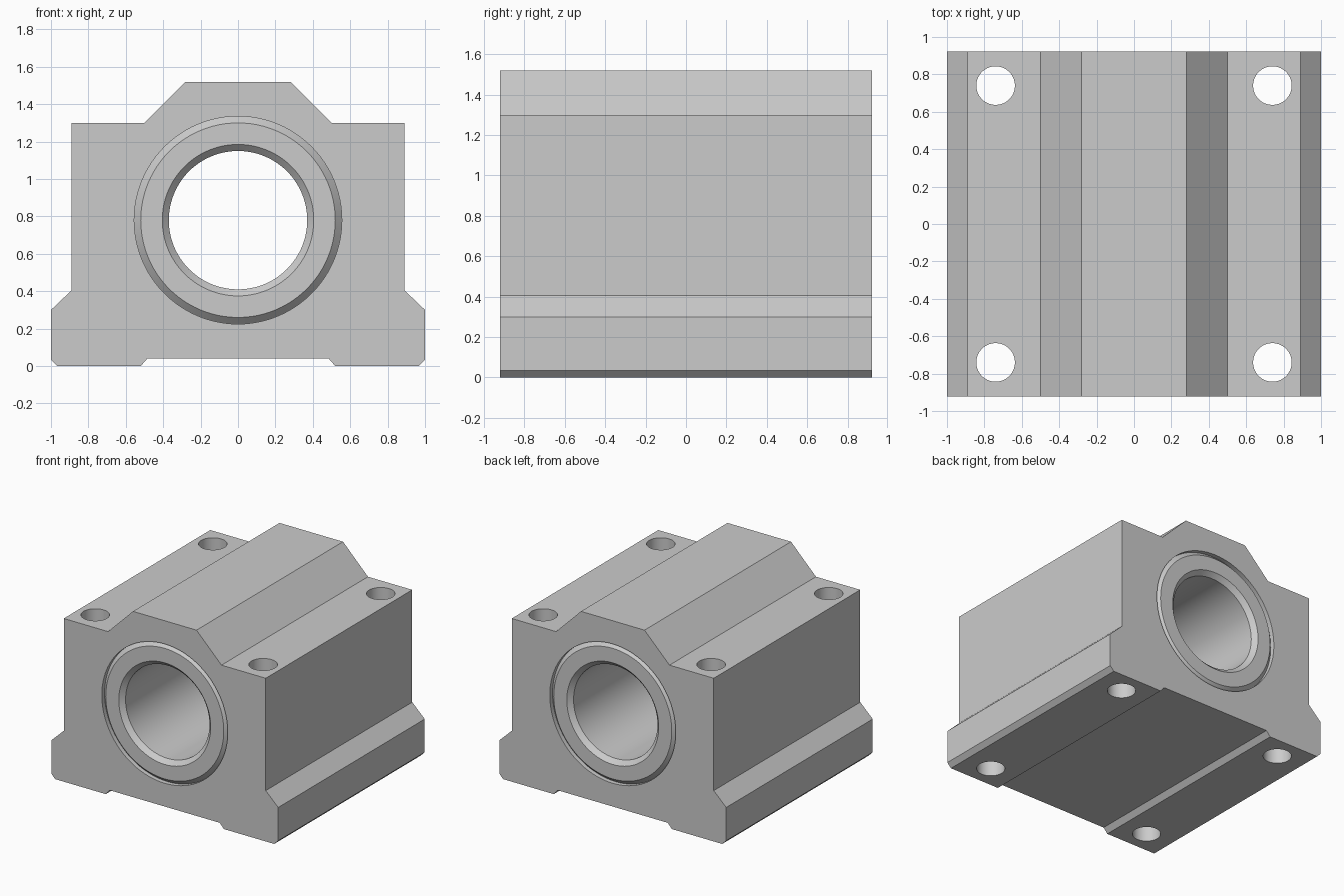
import bpy
import bmesh
from math import cos, sin, pi, radians
from mathutils import Matrix

cube = bpy.data.objects.get("Cube")
if cube:
    bpy.data.objects.remove(cube, do_unlink=True)

HALF_DEPTH = 0.922
BORE_Z = 0.78
BUSH_R = 0.555
SEGMENTS = 96


def make_material(name, value):
    mat = bpy.data.materials.new(name)
    mat.use_nodes = True
    colour = (value, value, value, 1)
    mat.diffuse_color = colour
    mat.node_tree.nodes["Principled BSDF"].inputs["Base Color"].default_value = colour
    return mat


metal = make_material("light grey metal", 0.6)


def make_object(name, bm):
    bmesh.ops.recalc_face_normals(bm, faces=bm.faces)
    mesh = bpy.data.meshes.new(name)
    bm.to_mesh(mesh)
    bm.free()
    mesh.materials.append(metal)
    obj = bpy.data.objects.new(name, mesh)
    bpy.context.collection.objects.link(obj)
    return obj


def activate(obj):
    bpy.ops.object.select_all(action="DESELECT")
    obj.select_set(True)
    bpy.context.view_layer.objects.active = obj


def drill(target, radius, length, matrix):
    """Cut a round hole through the target."""
    bm = bmesh.new()
    bmesh.ops.create_cone(bm, cap_ends=True, segments=SEGMENTS, radius1=radius,
                          radius2=radius, depth=length, matrix=matrix)
    cutter = make_object("hole_cutter", bm)
    cutter.hide_render = True
    mod = target.modifiers.new("hole", "BOOLEAN")
    mod.operation = "DIFFERENCE"
    mod.solver = "EXACT"
    mod.object = cutter
    activate(target)
    bpy.ops.object.modifier_apply(modifier=mod.name)
    bpy.data.objects.remove(cutter, do_unlink=True)


# Housing: mirrored half profile, extruded front to back
half = [(0.485, 0.04), (0.52, 0), (0.965, 0), (1, 0.035), (1, 0.3), (0.89, 0.405),
        (0.89, 1.3), (0.5, 1.3), (0.28, 1.52)]
outline = half + [(-x, z) for x, z in reversed(half)]
bm = bmesh.new()
front = bm.faces.new([bm.verts.new((x, -HALF_DEPTH, z)) for x, z in outline])
back = bmesh.ops.extrude_face_region(bm, geom=[front], use_keep_orig=True)
bmesh.ops.translate(bm, vec=(0, 2 * HALF_DEPTH, 0),
                    verts=[v for v in back["geom"] if isinstance(v, bmesh.types.BMVert)])
housing = make_object("housing", bm)

# Bearing seat and four bolt holes
drill(housing, BUSH_R, 3, Matrix.Translation((0, 0, BORE_Z)) @ Matrix.Rotation(pi / 2, 4, "X"))
for sx in (-1, 1):
    for sy in (-1, 1):
        drill(housing, 0.103, 4, Matrix.Translation((sx * 0.74, sy * 0.74, 0.7)))

# Bushing: chamfered ring section swept around the bore axis
section = [(BUSH_R, 0.887), (0.52, HALF_DEPTH), (0.405, HALF_DEPTH), (0.37, 0.887)]
section += [(r, -y) for r, y in reversed(section)]
bm = bmesh.new()
rings = []
for i in range(SEGMENTS):
    a = 2 * pi * i / SEGMENTS
    rings.append([bm.verts.new((r * cos(a), y, BORE_Z + r * sin(a))) for r, y in section])
for i, ring in enumerate(rings):
    after = rings[(i + 1) % SEGMENTS]
    for j in range(len(section)):
        k = (j + 1) % len(section)
        bm.faces.new((ring[j], ring[k], after[k], after[j]))
bushing = make_object("bushing", bm)

for obj in (housing, bushing):
    activate(obj)
    bpy.ops.object.shade_smooth_by_angle(angle=radians(25))
